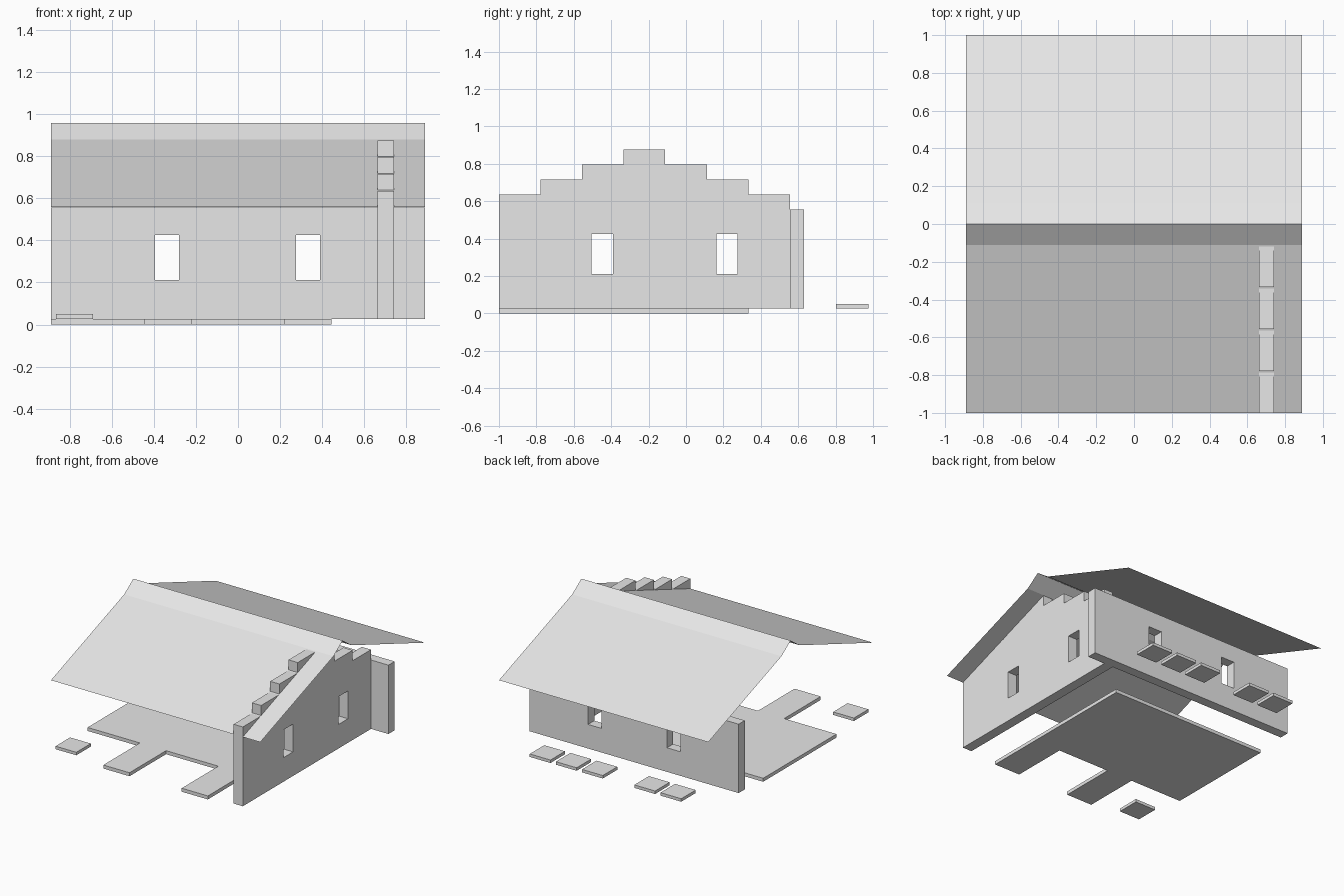
import bpy, bmesh
from mathutils import Vector

if "Cube" in bpy.data.objects:
    bpy.data.objects.remove(bpy.data.objects["Cube"])

GRID = 2 / 9          # paving grid
HALF = 0.889          # half width of the house
FLOOR = 0.027         # slab thickness
STEP = 0.08           # height of one gable step

plaster = bpy.data.materials.new("light_grey")
plaster.diffuse_color = (0.8, 0.8, 0.8, 1)
plaster.use_nodes = True
plaster.node_tree.nodes["Principled BSDF"].inputs["Base Color"].default_value = plaster.diffuse_color


def finish(name, bm):
    bmesh.ops.recalc_face_normals(bm, faces=bm.faces)
    mesh = bpy.data.meshes.new(name)
    bm.to_mesh(mesh)
    bm.free()
    mesh.materials.append(plaster)
    obj = bpy.data.objects.new(name, mesh)
    bpy.context.collection.objects.link(obj)
    return obj


def prism(name, outline, offset):
    """Solid made by sweeping a flat outline along an offset."""
    bm = bmesh.new()
    face = bm.faces.new([bm.verts.new(p) for p in outline])
    swept = bmesh.ops.extrude_face_region(bm, geom=[face])["geom"]
    moved = [v for v in swept if isinstance(v, bmesh.types.BMVert)]
    bmesh.ops.translate(bm, verts=moved, vec=Vector(offset))
    # extrude keeps the starting face, which closes the solid
    return finish(name, bm)


def box(name, x0, x1, y0, y1, z0, z1):
    return prism(name, [(x0, y0, z0), (x1, y0, z0), (x1, y1, z0), (x0, y1, z0)],
                 (0, 0, z1 - z0))


def cut(wall, *bounds):
    """Cut a rectangular window opening through a wall."""
    cutter = box("window_cutter", *bounds)
    cutter.hide_render = True
    cutter.hide_viewport = True
    mod = wall.modifiers.new("window", "BOOLEAN")
    mod.operation = "DIFFERENCE"
    mod.solver = "EXACT"
    mod.object = cutter


# Floor slab with two paths running to the front
floor = [(-HALF, -0.556), (-0.444, -0.556), (-0.444, -1), (-0.222, -1),
         (-0.222, -0.556), (0.222, -0.556), (0.222, -1), (0.444, -1),
         (0.444, 0.333), (-HALF, 0.333)]
prism("floor_slab", [(x, y, 0) for x, y in floor], (0, 0, FLOOR))

# Stepped gable wall on the right
gable = [(0.556, FLOOR), (-1, FLOOR)]
z = 0.556
for i in range(7):
    z += STEP if i < 4 else -STEP
    y = -1 + i * GRID
    gable += [(y, z), (y + GRID, z)]
side_wall = prism("gable_wall", [(0.663, y, z) for y, z in gable], (0.078, 0, 0))
for y in (-0.447, 0.219):
    cut(side_wall, 0.6, 0.8, y - 0.057, y + 0.057, 0.212, 0.425)

# Back wall
back_wall = box("back_wall", -HALF, HALF, 0.556, 0.631, FLOOR, 0.556)
for x in (-0.337, 0.333):
    cut(back_wall, x - 0.057, x + 0.057, 0.5, 0.7, 0.212, 0.425)

# Thin roof sheet: two slopes and a steeper ridge cap
bm = bmesh.new()
section = [(-1, 0.559), (-0.111, 0.879), (0, 0.957), (0.111, 0.879), (1, 0.559)]
rows = [[bm.verts.new((x, y, z)) for x in (-HALF, HALF)] for y, z in section]
for a, b in zip(rows, rows[1:]):
    bm.faces.new((a[0], a[1], b[1], b[0]))
finish("roof", bm)

# Loose paving tiles
tiles = [(-3.5, -0.889)] + [(n, 0.889) for n in (2.5, 1.5, 0.5, -1.5, -2.5)]
for n, y in tiles:
    x, r = n * GRID, 0.088
    box("paving_tile", x - r, x + r, y - r, y + r, FLOOR, 0.05)
